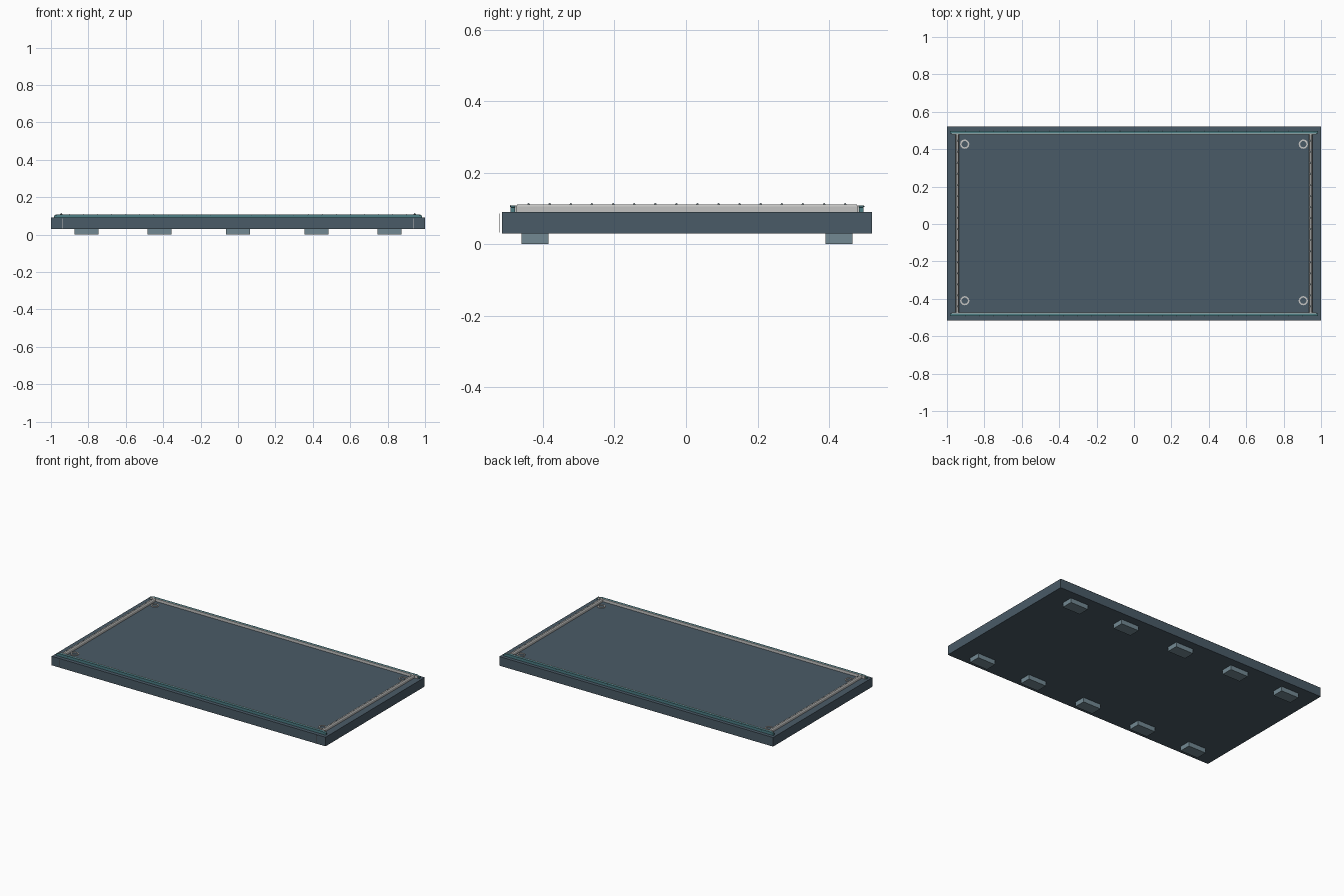
import bpy, bmesh
from mathutils import Matrix

cube = bpy.data.objects.get("Cube")
if cube:
    bpy.data.objects.remove(cube, do_unlink=True)


def material(name, rgb):
    m = bpy.data.materials.new(name)
    m.use_nodes = True
    m.diffuse_color = (*rgb, 1)
    m.node_tree.nodes["Principled BSDF"].inputs["Base Color"].default_value = (*rgb, 1)
    return m


slate = material("slate blue", (0.068, 0.104, 0.135))
steel = material("blue grey", (0.17, 0.25, 0.29))
teal = material("teal", (0.075, 0.21, 0.235))
silver = material("light grey", (0.55, 0.55, 0.54))


def finish(bm, name, mat):
    bmesh.ops.recalc_face_normals(bm, faces=bm.faces)
    mesh = bpy.data.meshes.new(name)
    bm.to_mesh(mesh)
    bm.free()
    mesh.materials.append(mat)
    ob = bpy.data.objects.new(name, mesh)
    bpy.context.collection.objects.link(ob)
    return ob


def box(name, mat, x, y, z):
    """Box from (low, high) pairs."""
    bm = bmesh.new()
    size = [b - a for a, b in (x, y, z)]
    mid = [(a + b) / 2 for a, b in (x, y, z)]
    bmesh.ops.create_cube(bm, size=1, matrix=Matrix.Translation(mid) @ Matrix.Diagonal((*size, 1)))
    return finish(bm, name, mat)


def prism(name, mat, profile, y0, y1):
    """Extrude an x-z profile along y."""
    bm = bmesh.new()
    face = bm.faces.new([bm.verts.new((x, y0, z)) for x, z in profile])
    out = bmesh.ops.extrude_face_region(bm, geom=[face])
    verts = [v for v in out["geom"] if isinstance(v, bmesh.types.BMVert)]
    bmesh.ops.translate(bm, verts=verts, vec=(0, y1 - y0, 0))
    return finish(bm, name, mat)


def studs(name, mat, points, radius):
    """Row of small round studs in one object."""
    bm = bmesh.new()
    for p in points:
        bmesh.ops.create_icosphere(bm, subdivisions=1, radius=radius, matrix=Matrix.Translation(p))
    return finish(bm, name, mat)


MID = 0.003  # depth centre of the deck

# Deck slab
box("deck", slate, (-1, 1), (-0.515, 0.52), (0.03, 0.09))

# Feet in two rows
for row, y in (("front", (-0.46, -0.385)), ("back", (0.39, 0.465))):
    for x in (-0.81, -0.42, 0, 0.42, 0.81):
        box(row + "_foot", steel, (x - 0.065, x + 0.065), y, (0, 0.03))

# Long rails with sloping ends, inner trim and outer studs
rail = [(-0.985, 0.09), (0.985, 0.09), (0.985, 0.102), (0.96, 0.108), (-0.96, 0.108), (-0.985, 0.102)]
for side, s in (("front", -1), ("back", 1)):
    prism(side + "_rail", teal, rail, MID + s * 0.481, MID + s * 0.494)
    a, b = sorted((MID + s * 0.475, MID + s * 0.481))
    box(side + "_rail_trim", silver, (-0.975, 0.975), (a, b), (0.09, 0.108))
    studs(side + "_rail_studs", steel,
          [(-0.9 + i * 0.075, MID + s * 0.493, 0.106) for i in range(25)], 0.003)

for side, s in (("right", -1), ("left", 1)):
    # Short rail with a bevelled top
    c = s * 0.945
    prism(side + "_rail", silver,
          [(c - 0.009, 0.09), (c + 0.009, 0.09), (c + 0.009, 0.105), (c + 0.005, 0.111),
           (c - 0.005, 0.111), (c - 0.009, 0.105)], MID - 0.475, MID + 0.475)
    studs(side + "_rail_studs", steel,
          [(c, -0.44 + i * 0.059, 0.111) for i in range(16)], 0.004)
    # Seam strip on the front edge
    box(side + "_seam_strip", silver, (s * 0.94 - 0.002, s * 0.94 + 0.002), (-0.522, -0.52), (0.033, 0.086))
    # Corner rings on the deck
    for y in (-0.41, 0.427):
        bm = bmesh.new()
        loops = []
        for r, z in ((0.025, 0.09), (0.025, 0.094), (0.017, 0.094), (0.017, 0.09)):
            loops.append(bmesh.ops.create_circle(
                bm, segments=12, radius=r, matrix=Matrix.Translation((s * 0.905, y, z)))["verts"])
        for lo, hi in zip(loops, loops[1:]):
            for i in range(12):
                j = (i + 1) % 12
                bm.faces.new((lo[i], lo[j], hi[j], hi[i]))
        finish(bm, side + "_corner_ring", silver)
